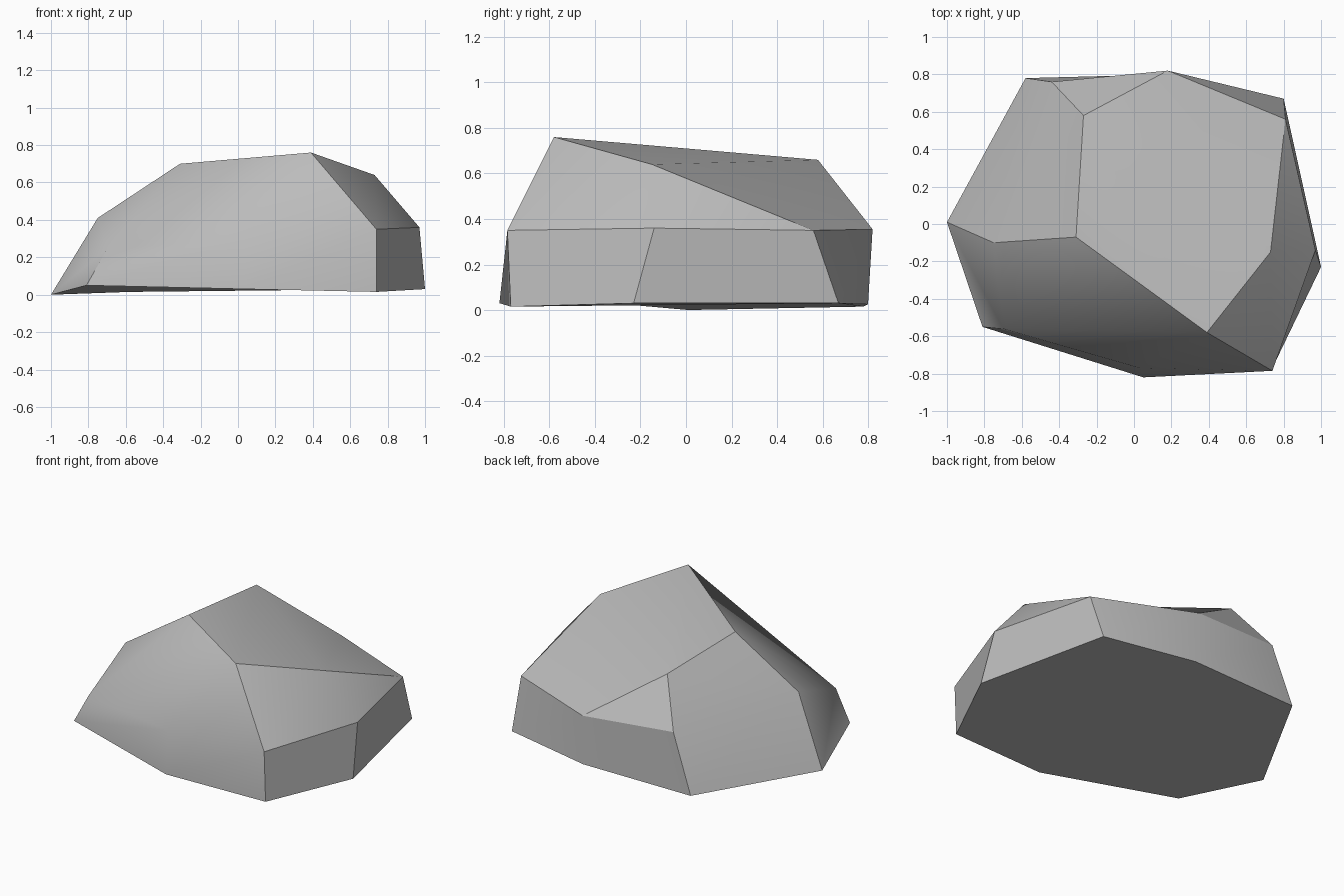
import bpy
import bmesh
import math

cube = bpy.data.objects.get("Cube")
if cube:
    bpy.data.objects.remove(cube, do_unlink=True)

# Stone colour
stone = bpy.data.materials.new("stone_grey")
stone.use_nodes = True
grey = (0.5, 0.5, 0.5, 1)
stone.diffuse_color = grey
shader = stone.node_tree.nodes["Principled BSDF"]
shader.inputs["Base Color"].default_value = grey
shader.inputs["Roughness"].default_value = 0.9

bm = bmesh.new()


def ring(points):
    return [bm.verts.new(p) for p in points]


# Foot of the rock, counter-clockwise from the front left corner
foot = ring([(-.81, -.55, .05), (.05, -.82, .03), (.74, -.77, .015), (1, -.23, .03),
             (.8, .67, .03), (.19, .8, .025), (-.58, .78, .015), (-1, .01, 0)])

# Shoulder where the walls turn inward
shoulder = ring([(-.7, -.56, .245), (.03, -.77, .295), (.74, -.785, .35), (.97, -.14, .36),
                 (.81, .56, .35), (.18, .82, .355), (-.44, .76, .39), (-.75, -.1, .41)])

# Four crown points
peak, crown_right, crown_back, crown_left = ring(
    [(.39, -.58, .76), (.73, -.15, .64), (-.27, .58, .66), (-.31, -.07, .7)])

# Walls and underside
count = len(foot)
for i in range(count):
    j = (i + 1) % count
    bm.faces.new((foot[i], foot[j], shoulder[j], shoulder[i]))
bm.faces.new(foot[::-1])

# Sloping facets between shoulder and crown
front_left, front, front_right, right, back_right, back, back_left, left = shoulder
for facet in (
    (left, front_left, crown_left),
    (front_left, peak, crown_left),
    (front_left, front, peak),
    (front, front_right, peak),
    (front_right, crown_right, peak),
    (front_right, right, crown_right),
    (right, back_right, crown_right),
    (crown_right, back_right, back, crown_back),
    (back, back_left, crown_back),
    (crown_back, back_left, left, crown_left),
    (peak, crown_right, crown_back),
    (peak, crown_back, crown_left),
):
    bm.faces.new(facet)

bmesh.ops.recalc_face_normals(bm, faces=bm.faces)
mesh = bpy.data.meshes.new("rock")
bm.to_mesh(mesh)
bm.free()
mesh.materials.append(stone)

rock = bpy.data.objects.new("rock", mesh)
bpy.context.collection.objects.link(rock)
bpy.context.view_layer.objects.active = rock
rock.select_set(True)
bpy.ops.object.shade_smooth_by_angle(angle=math.radians(30))
